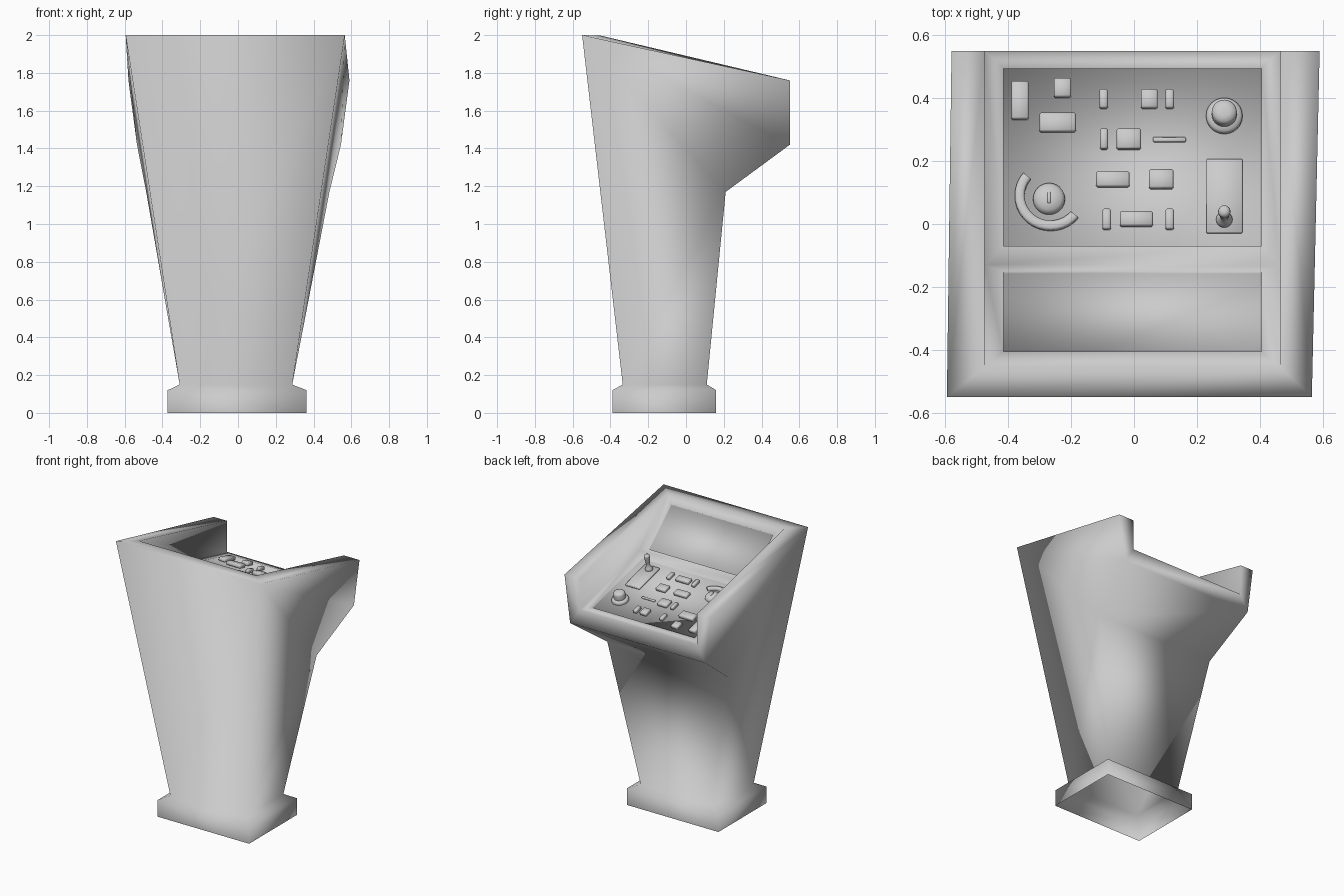
import bpy, bmesh, math
from mathutils import Vector, Matrix

if "Cube" in bpy.data.objects:
    bpy.data.objects.remove(bpy.data.objects["Cube"])

def finish(bm, name, angle=40, bevel=0):
    bmesh.ops.recalc_face_normals(bm, faces=bm.faces)
    me = bpy.data.meshes.new(name)
    bm.to_mesh(me)
    bm.free()
    ob = bpy.data.objects.new(name, me)
    bpy.context.collection.objects.link(ob)
    if bevel:
        m = ob.modifiers.new("bevel", 'BEVEL')
        m.width, m.segments = bevel, 1
    bpy.ops.object.select_all(action='DESELECT')
    ob.select_set(True)
    bpy.context.view_layer.objects.active = ob
    bpy.ops.object.shade_smooth_by_angle(angle=math.radians(angle))
    return ob

# ---- cabinet with plinth: outline points as (half width, y, z)
PTS = {
    'front_low': (.298, -.335, .15), 'front_top': (.58, -.55, 2.0),
    'back_top': (.585, .55, 1.76), 'nose_low': (.54, .55, 1.42),
    'knee': (.485, .21, 1.17), 'back_low': (.29, .11, .15),
    'plinth_f1': (.3675, -.39, .12), 'plinth_b1': (.3675, .16, .12),
    'plinth_f0': (.3675, -.39, 0), 'plinth_b0': (.3675, .16, 0),
    'rim': (.47, -.455, 1.998), 'crease': (.47, -.13, 1.708),
    'lip': (.47, .55, 1.535), 'cheek': (.47, .55, 1.76),
}
STRAIGHT = ('rim', 'crease', 'lip', 'cheek', 'plinth_f1', 'plinth_b1', 'plinth_f0', 'plinth_b0')
bm = bmesh.new()
V = {}
for key, (x, y, z) in PTS.items():
    # the outer shell is very slightly skewed in plan
    dx = -.005 if key in STRAIGHT else .018 * (y - .27)
    for s in (-1, 1):
        V[key, s] = bm.verts.new((s * x + dx, y, z))

# side walls, cheek tops, inner walls, cheek ends, plinth sides
for s in (-1, 1):
    for loop in (('front_low', 'front_top', 'knee', 'back_low'),
                 ('front_top', 'back_top', 'nose_low', 'knee'),
                 ('front_top', 'back_top', 'cheek', 'rim'),
                 ('rim', 'cheek', 'lip', 'crease'),
                 ('back_top', 'nose_low', 'lip', 'cheek'),
                 ('front_low', 'back_low', 'plinth_b1', 'plinth_f1'),
                 ('plinth_f1', 'plinth_b1', 'plinth_b0', 'plinth_f0')):
        bm.faces.new([V[k, s] for k in loop])
# faces spanning left to right (the underside stays open)
for a, b in (('front_low', 'front_top'), ('front_top', 'rim'), ('lip', 'nose_low'),
             ('nose_low', 'knee'), ('knee', 'back_low'),
             ('front_low', 'plinth_f1'), ('plinth_f1', 'plinth_f0'),
             ('back_low', 'plinth_b1'), ('plinth_b1', 'plinth_b0')):
    bm.faces.new((V[a, -1], V[a, 1], V[b, 1], V[b, -1]))

def recess(a, b, y0, y1, depth):
    """Surface from a to b with a shallow rectangular recess between y0 and y1."""
    (_, ya, za), (_, yb, zb) = PTS[a], PTS[b]
    slope = (zb - za) / (yb - ya)
    outer = [V[a, -1], V[a, 1], V[b, 1], V[b, -1]]
    mid, floor = [], []
    for x, y in ((-.415, y0), (.405, y0), (.405, y1), (-.415, y1)):
        p = Vector((x, y, za + slope * (y - ya)))
        mid.append(bm.verts.new(p))
        floor.append(bm.verts.new(p - depth * Vector((0, -slope, 1)).normalized()))
    for i in range(4):
        j = (i + 1) % 4
        bm.faces.new((outer[i], outer[j], mid[j], mid[i]))
        bm.faces.new((mid[i], mid[j], floor[j], floor[i]))
    bm.faces.new(floor)
    return slope

recess('rim', 'crease', -.405, -.15, .012)           # screen
slope = recess('crease', 'lip', -.07, .495, .012)    # control deck
finish(bm, "cabinet", 95)

# ---- controls, all standing on the tilted deck
TILT = math.atan(slope)

def on_deck(x, y):
    y -= .006
    z = PTS['crease'][2] + slope * (y - PTS['crease'][1]) - .0125
    return Matrix.Translation((x, y, z)) @ Matrix.Rotation(TILT, 4, 'X')

def block(name, x0, x1, y0, y1, h, bevel=.005):
    bm = bmesh.new()
    size = Matrix.Diagonal((x1 - x0, (y1 - y0) / math.cos(TILT), h, 1))
    bmesh.ops.create_cube(bm, size=1, matrix=on_deck((x0 + x1) / 2, (y0 + y1) / 2)
                          @ Matrix.Translation((0, 0, h / 2)) @ size)
    return finish(bm, name, 95, bevel)

def turned(name, x, y, profile, n=24):
    """Lathe a (radius, height) profile about the deck normal."""
    bm = bmesh.new()
    loops = [[bm.verts.new((r * math.cos(t), r * math.sin(t), h))
              for t in (2 * math.pi * i / n for i in range(n))] for r, h in profile]
    for lo, hi in zip(loops, loops[1:]):
        for i in range(n):
            bm.faces.new((lo[i - 1], lo[i], hi[i], hi[i - 1]))
    bm.faces.new(loops[0])
    bm.faces.new(loops[-1])
    bm.transform(on_deck(x, y))
    return finish(bm, name, 60)

BUTTONS = [
    (-.39, -.335, .335, .455), (-.255, -.2, .405, .465), (-.3, -.185, .295, .355),
    (-.11, -.083, .37, .43), (.022, .075, .37, .43), (.1, .127, .37, .43),
    (-.108, -.083, .24, .305), (-.055, .022, .24, .305), (-.12, -.015, .12, .17),
    (.047, .125, .115, .175), (-.1, -.073, -.015, .05), (-.045, .06, -.005, .042),
    (.1, .127, -.015, .05),
]
for i, b in enumerate(BUTTONS):
    block(f"button_{i + 1}", *b, .026)
block("slot_strip", .06, .165, .265, .28, .012, .003)

# joystick on its plate
block("joystick_plate", .23, .345, -.025, .21, .014, .003)
turned("joystick", .287, .016, [(.026, .01), (.026, .02), (.022, .032), (.013, .042),
                                (.014, .07), (.02, .12), (.018, .13), (.008, .135)], 16)
# push knob
turned("push_knob", .287, .348, [(.058, 0), (.058, .012), (.052, .02), (.04, .024), (.04, .058),
                                 (.034, .068), (.018, .073)])
# rotary dial with pointer and curved guard
turned("rotary_dial", -.27, .085, [(.051, 0), (.05, .012), (.04, .022), (.02, .029), (.006, .03)])
block("dial_pointer", -.275, -.265, .065, .1, .034, .002)
bm = bmesh.new()
sections = []
for i in range(19):
    t = math.radians(140 + 10 * i)
    sections.append([bm.verts.new((r * math.cos(t), r * math.sin(t), h)) for r, h in
                     ((.114, 0), (.114, .014), (.108, .019), (.09, .019), (.083, .014), (.083, 0))])
for a, b in zip(sections, sections[1:]):
    for i in range(6):
        bm.faces.new((a[i - 1], a[i], b[i], b[i - 1]))
bm.faces.new(sections[0])
bm.faces.new(sections[-1])
bm.transform(on_deck(-.265, .094))
finish(bm, "dial_guard", 60)
